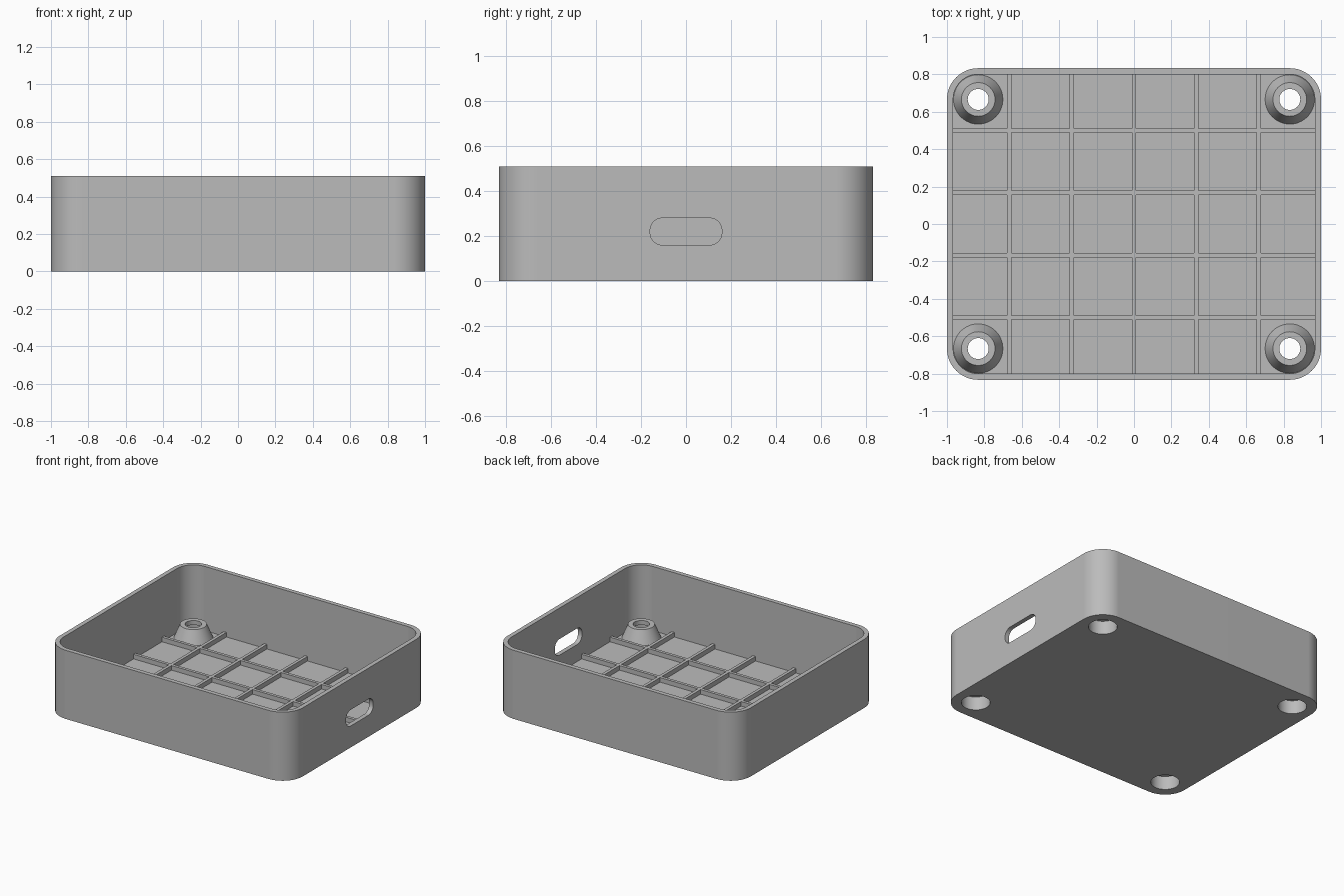
import bpy, bmesh, math

HEIGHT, FLOOR, RIB_TOP, BOSS_TOP = 0.51, 0.033, 0.067, 0.133
HALF_X, HALF_Y, WALL, CORNER = 1.0, 0.833, 0.033, 0.167
BORE = 0.097
BOSS_X, BOSS_Y = HALF_X - CORNER, HALF_Y - CORNER

cube = bpy.data.objects.get("Cube")
if cube:
    bpy.data.objects.remove(cube, do_unlink=True)

grey = bpy.data.materials.new("plain grey")
grey.use_nodes = True
colour = (0.5, 0.5, 0.5, 1)
grey.diffuse_color = colour
grey.node_tree.nodes["Principled BSDF"].inputs["Base Color"].default_value = colour


def finish(bm, name):
    bmesh.ops.recalc_face_normals(bm, faces=bm.faces[:])
    mesh = bpy.data.meshes.new(name)
    bm.to_mesh(mesh)
    bm.free()
    mesh.materials.append(grey)
    obj = bpy.data.objects.new(name, mesh)
    bpy.context.collection.objects.link(obj)
    return obj


def activate(obj):
    bpy.ops.object.select_all(action="DESELECT")
    obj.select_set(True)
    bpy.context.view_layer.objects.active = obj


def smooth(obj):
    activate(obj)
    bpy.ops.object.shade_smooth_by_angle(angle=math.radians(30))


def rounded_rect(hx, hy, r, steps=12):
    """Outline of a rectangle with rounded corners."""
    points = []
    for q, (sx, sy) in enumerate([(1, 1), (-1, 1), (-1, -1), (1, -1)]):
        for i in range(steps + 1):
            a = math.pi / 2 * (q + i / steps)
            points.append((sx * (hx - r) + r * math.cos(a),
                           sy * (hy - r) + r * math.sin(a)))
    return points


def skin(bm, loops, cap=True):
    """Bridge rings of equal size in order and cap both ends."""
    rings = [[bm.verts.new(p) for p in loop] for loop in loops]
    n = len(rings[0])
    for a, b in zip(rings, rings[1:]):
        for i in range(n):
            j = (i + 1) % n
            bm.faces.new((a[i], a[j], b[j], b[i]))
    if cap:
        bm.faces.new(rings[0])
        bm.faces.new(rings[-1])


def circle(x, y, z, r, n=48):
    return [(x + r * math.cos(math.tau * i / n),
             y + r * math.sin(math.tau * i / n), z) for i in range(n)]


# Tray: rounded outer wall, rim, inner wall and floor
outer = rounded_rect(HALF_X, HALF_Y, CORNER)
inner = rounded_rect(HALF_X - WALL, HALF_Y - WALL, CORNER - WALL)
bm = bmesh.new()
skin(bm, [[(x, y, z) for x, y in outline] for outline, z in
          [(outer, 0), (outer, HEIGHT), (inner, HEIGHT), (inner, FLOOR)]])
tray = finish(bm, "tray")

corners = [(sx * BOSS_X, sy * BOSS_Y) for sx in (-1, 1) for sy in (-1, 1)]

# Cutters: cable slot in the +x wall and four screw bores in the floor
bm = bmesh.new()
slot = rounded_rect(0.16, 0.06, 0.055, 8)
skin(bm, [[(x, y, 0.22 + z) for y, z in slot] for x in (0.9, 1.1)])
for x, y in corners:
    skin(bm, [circle(x, y, z, BORE) for z in (-0.1, 0.1)])
cutter = finish(bm, "opening_cutter")
cutter.hide_render = True

cut = tray.modifiers.new("openings", "BOOLEAN")
cut.operation, cut.solver, cut.object = "DIFFERENCE", "EXACT", cutter
activate(tray)
bpy.ops.object.modifier_apply(modifier=cut.name)
bpy.data.objects.remove(cutter, do_unlink=True)
smooth(tray)
tray.modifiers.new("even_shading", "WEIGHTED_NORMAL").keep_sharp = True

# Screw bosses: hollow cones with a small hole at the top
profile = [(BORE, FLOOR), (BORE, 0.1), (0.056, 0.1), (0.056, BOSS_TOP),
           (0.09, BOSS_TOP), (0.132, FLOOR)]
for (x, y), place in zip(corners, ("front_right", "back_right", "front_left", "back_left")):
    bm = bmesh.new()
    skin(bm, [circle(x, y, z, r) for r, z in profile + profile[:1]], cap=False)
    bmesh.ops.remove_doubles(bm, verts=bm.verts[:], dist=0.0001)
    smooth(finish(bm, place + "_screw_boss"))


# Floor ribs: one lattice, raised from the cells that lie on a rib
def breaks(count, end):
    half = 0.0115
    centres = [(i - (count - 1) / 2) / 3 for i in range(count)]
    return [-end] + [c + s for c in centres for s in (-half, half)] + [end]


xs = breaks(5, HALF_X - WALL + 0.005)
ys = breaks(4, HALF_Y - WALL + 0.005)
bm = bmesh.new()
grid = [[bm.verts.new((x, y, FLOOR - 0.005)) for y in ys] for x in xs]
for i in range(len(xs) - 1):
    for j in range(len(ys) - 1):
        if i % 2 or j % 2:
            bm.faces.new((grid[i][j], grid[i + 1][j],
                          grid[i + 1][j + 1], grid[i][j + 1]))
raised = bmesh.ops.extrude_face_region(bm, geom=bm.faces[:], use_keep_orig=True)
top = [v for v in raised["geom"] if isinstance(v, bmesh.types.BMVert)]
bmesh.ops.translate(bm, verts=top, vec=(0, 0, RIB_TOP - FLOOR + 0.005))
loose = [v for v in bm.verts if not v.link_faces]
bmesh.ops.delete(bm, geom=loose, context="VERTS")
finish(bm, "floor_ribs")
